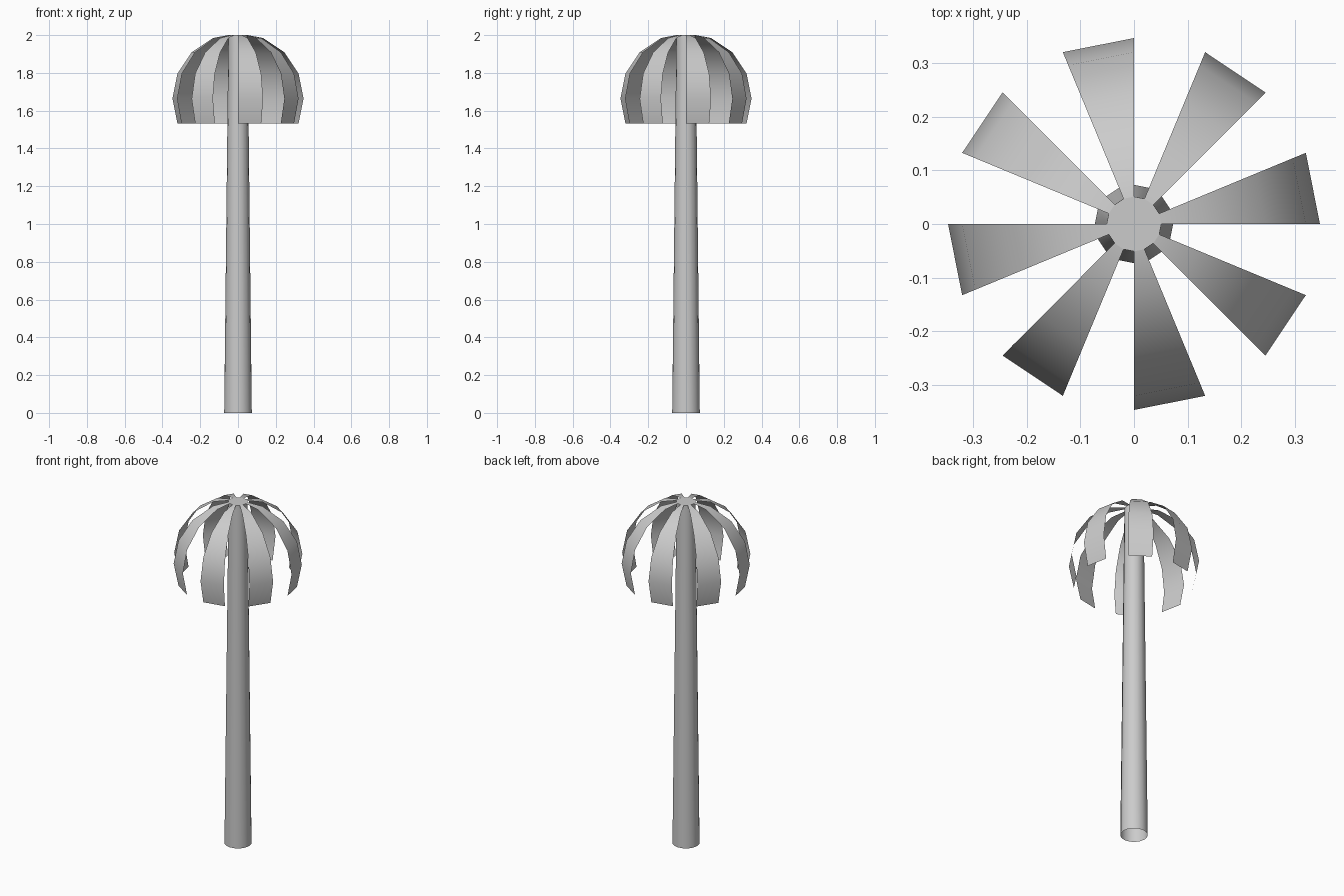
import bpy, bmesh
from math import sin, cos, pi, radians

if "Cube" in bpy.data.objects:
    bpy.data.objects.remove(bpy.data.objects["Cube"])

SEG = 16                 # divisions of the full circle
R_CROWN = 0.347          # radius of the dome the fronds follow
R_BASE, R_TOP = 0.073, 0.051
Z_C = 1.664              # centre height of the dome


def make_object(name, bm):
    bmesh.ops.recalc_face_normals(bm, faces=bm.faces)
    me = bpy.data.meshes.new(name)
    bm.to_mesh(me)
    bm.free()
    ob = bpy.data.objects.new(name, me)
    bpy.context.collection.objects.link(ob)
    bpy.context.view_layer.objects.active = ob
    bpy.ops.object.select_all(action='DESELECT')
    ob.select_set(True)
    bpy.ops.object.shade_smooth_by_angle(angle=radians(40))
    return ob


def polar(r, k, z):
    a = 2 * pi * k / SEG
    return (r * cos(a), r * sin(a), z)


# Trunk: tapered tube, closed on top, open below
bm = bmesh.new()
low = [bm.verts.new(polar(R_BASE, k, 0)) for k in range(SEG)]
top = [bm.verts.new(polar(R_TOP, k, 2)) for k in range(SEG)]
for k in range(SEG):
    n = (k + 1) % SEG
    bm.faces.new((low[k], low[n], top[n], top[k]))
bm.faces.new(top)
make_object("trunk", bm)

# Frond profile: from the trunk top, outward and down around the dome
profile = [(R_TOP, 2.0)]
for i in range(1, 6):
    t = i * pi / 8
    profile.append((R_CROWN * sin(t), Z_C + R_CROWN * cos(t)))

# Fronds: every other slice of the dome
for f in range(8):
    bm = bmesh.new()
    rows = [[bm.verts.new(polar(r, k, z)) for k in (2 * f, 2 * f + 1)]
            for r, z in profile]
    for a, b in zip(rows, rows[1:]):
        face = bm.faces.new((a[0], b[0], b[1], a[1]))
    bm.normal_update()
    make_object(f"frond_{f + 1}", bm)
    # keep the sheet facing outward and up
    me = bpy.context.object.data
    if me.polygons[0].normal.z < 0:
        me.flip_normals()
